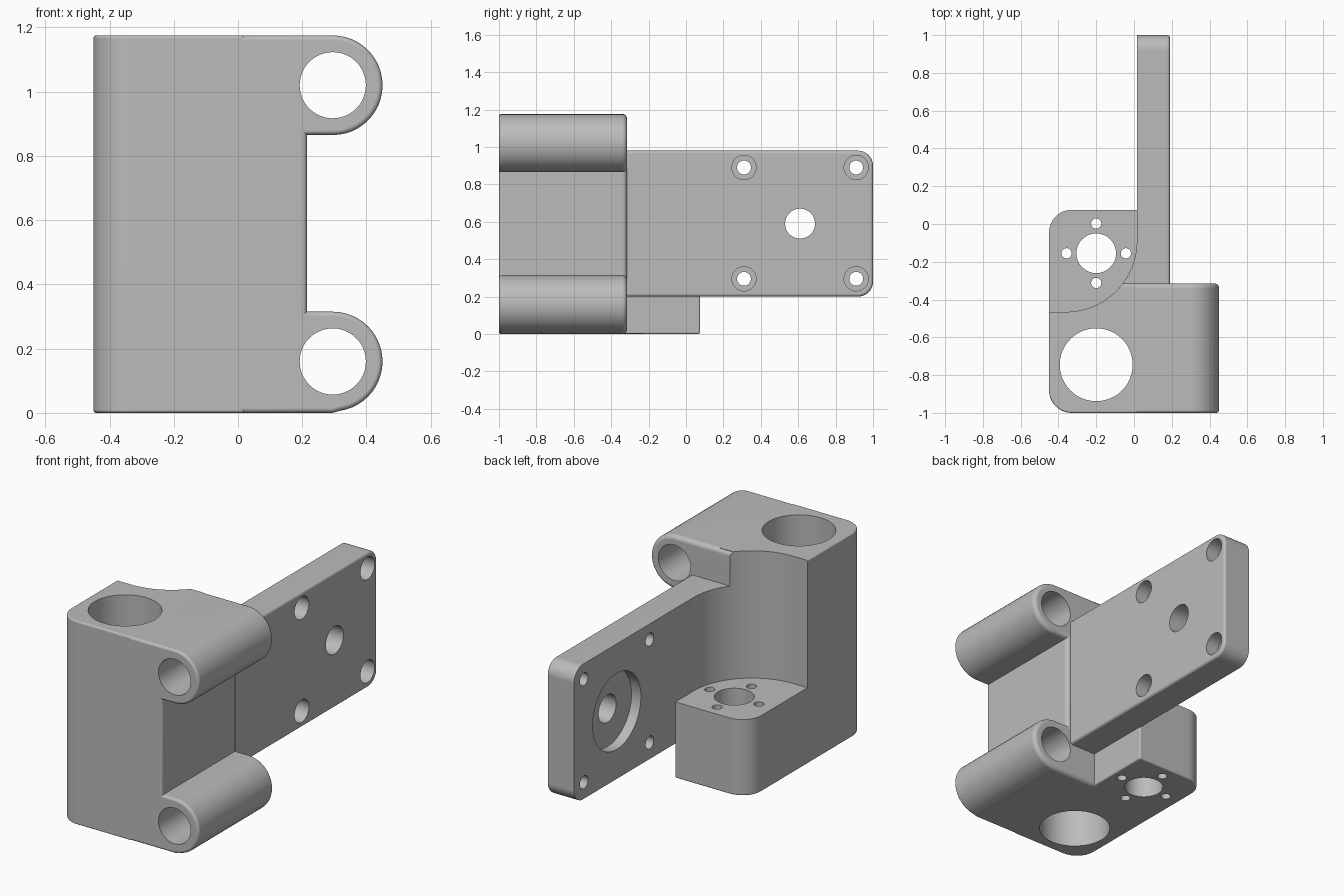
import bpy, bmesh, math
from mathutils import Vector

if "Cube" in bpy.data.objects:
    bpy.data.objects.remove(bpy.data.objects["Cube"], do_unlink=True)

grey = bpy.data.materials.new("machined_grey")
grey.use_nodes = True
GREY = (0.5, 0.5, 0.5, 1)
grey.diffuse_color = GREY
grey.node_tree.nodes["Principled BSDF"].inputs["Base Color"].default_value = GREY

PLACE = {"x": lambda a, b, t: (t, a, b),
         "y": lambda a, b, t: (a, t, b),
         "z": lambda a, b, t: (a, b, t)}


def arc(cx, cy, r, start, end, steps=24):
    angles = [math.radians(start + (end - start) * i / steps) for i in range(steps + 1)]
    return [(cx + r * math.cos(t), cy + r * math.sin(t)) for t in angles]


def rect(a0, a1, b0, b1):
    return [(a0, b0), (a1, b0), (a1, b1), (a0, b1)]


def extrude(name, axis, profile, low, high, bevels=()):
    """Extrude a 2D profile along an axis, then round edges picked by (test, radius)."""
    bm = bmesh.new()
    place = PLACE[axis]
    face = bm.faces.new([bm.verts.new(place(a, b, low)) for a, b in profile])
    top = bmesh.ops.extrude_face_region(bm, geom=[face])["geom"]
    shift = Vector(place(0, 0, high - low))
    bmesh.ops.translate(bm, vec=shift, verts=[v for v in top if isinstance(v, bmesh.types.BMVert)])
    bmesh.ops.recalc_face_normals(bm, faces=bm.faces)
    for test, radius in bevels:
        edges = [e for e in bm.edges if all(test(v.co) for v in e.verts)]
        bmesh.ops.bevel(bm, geom=edges, offset=radius, segments=5, profile=0.5,
                        affect="EDGES", clamp_overlap=True)
    bmesh.ops.recalc_face_normals(bm, faces=bm.faces)
    mesh = bpy.data.meshes.new(name)
    bm.to_mesh(mesh)
    bm.free()
    mesh.materials.append(grey)
    ob = bpy.data.objects.new(name, mesh)
    bpy.context.collection.objects.link(ob)
    return ob


def drill(axis, a, b, r, low=-2, high=2):
    return extrude("drill", axis, arc(a, b, r, 0, 360, 48)[:-1], low, high)


def combine(target, tool, operation):
    mod = target.modifiers.new(operation, "BOOLEAN")
    mod.operation, mod.solver, mod.object = operation, "EXACT", tool
    bpy.context.view_layer.objects.active = target
    bpy.ops.object.modifier_apply(modifier=mod.name)
    bpy.data.objects.remove(tool, do_unlink=True)


def on(axis, *values):
    return lambda co: any(abs(co[axis] - v) < 1e-4 for v in values)


# Column with the low mounting foot, left corners rounded
H = 1.175
footprint = ([(0.02, -1), (0.02, 0.075)] + arc(-0.33, -0.045, 0.12, 90, 180, 10)
             + arc(-0.33, -0.88, 0.12, 180, 270, 10))
bracket = extrude("motor_bracket", "z", footprint, 0, H, [(on(2, 0, H), 0.015)])
combine(bracket, extrude("upper_clearance", "x", rect(-0.33, 1, 0.98, 2), -1, 1), "DIFFERENCE")

# Two round lugs joined by the front web
LUG_X, LUG_R, LOW_Z, HIGH_Z = 0.295, 0.155, 0.16, 1.02
outline = ([(-0.3, 0.005)] + arc(LUG_X, LOW_Z, LUG_R, -90, 90)
           + [(0.215, LOW_Z + LUG_R), (0.215, HIGH_Z - LUG_R)]
           + arc(LUG_X, HIGH_Z, LUG_R, -90, 90) + [(-0.3, H)])
outline[0] = (-0.3, LOW_Z - LUG_R)
outline = [(x, 0 if z < 0.006 else z) for x, z in outline]
combine(bracket, extrude("lugs", "y", outline, -1, -0.315,
                         [(on(1, -0.315), 0.025), (on(1, -1), 0.015)]), "UNION")

# Curved pocket above the foot
pocket = [(-0.6, -0.465)] + arc(-0.36, -0.09, 0.375, -90, 0, 32) + [(0.015, 0.3), (-0.6, 0.3)]
combine(bracket, extrude("pocket", "z", pocket, 0.44, 2), "DIFFERENCE")

# Side plate with rounded far corners
plate_profile = ([(-0.5, 0.2)] + arc(0.92, 0.28, 0.08, -90, 0, 10)
                 + arc(0.92, 0.9, 0.08, 0, 90, 10) + [(-0.5, 0.98)])
combine(bracket, extrude("side_plate", "x", plate_profile, 0.015, 0.19,
                         [(on(0, 0.19), 0.015)]), "UNION")

# Plate holes: counterbored screws, shaft hole and bearing recess
for y in (0.31, 0.91):
    for z in (0.295, 0.89):
        combine(bracket, drill("x", y, z, 0.037), "DIFFERENCE")
        combine(bracket, drill("x", y, z, 0.065, 0.11, 1), "DIFFERENCE")
combine(bracket, drill("x", 0.61, 0.59, 0.08), "DIFFERENCE")
combine(bracket, drill("x", 0.61, 0.59, 0.22, -1, 0.075), "DIFFERENCE")

# Lug bores, column bore and foot holes
for z in (LOW_Z, HIGH_Z):
    combine(bracket, drill("y", LUG_X, z, 0.103), "DIFFERENCE")
combine(bracket, drill("z", -0.2, -0.745, 0.193), "DIFFERENCE")
combine(bracket, drill("z", -0.2, -0.155, 0.105), "DIFFERENCE")
for dx, dy in ((1, 0), (-1, 0), (0, 1), (0, -1)):
    combine(bracket, drill("z", -0.2 + 0.157 * dx, -0.155 + 0.157 * dy, 0.027), "DIFFERENCE")

# Smooth curves with clean flat faces
bpy.ops.object.select_all(action="DESELECT")
bracket.select_set(True)
bpy.context.view_layer.objects.active = bracket
bpy.ops.object.shade_smooth_by_angle(angle=math.radians(30))
weighted = bracket.modifiers.new("clean_normals", "WEIGHTED_NORMAL")
weighted.keep_sharp = True
